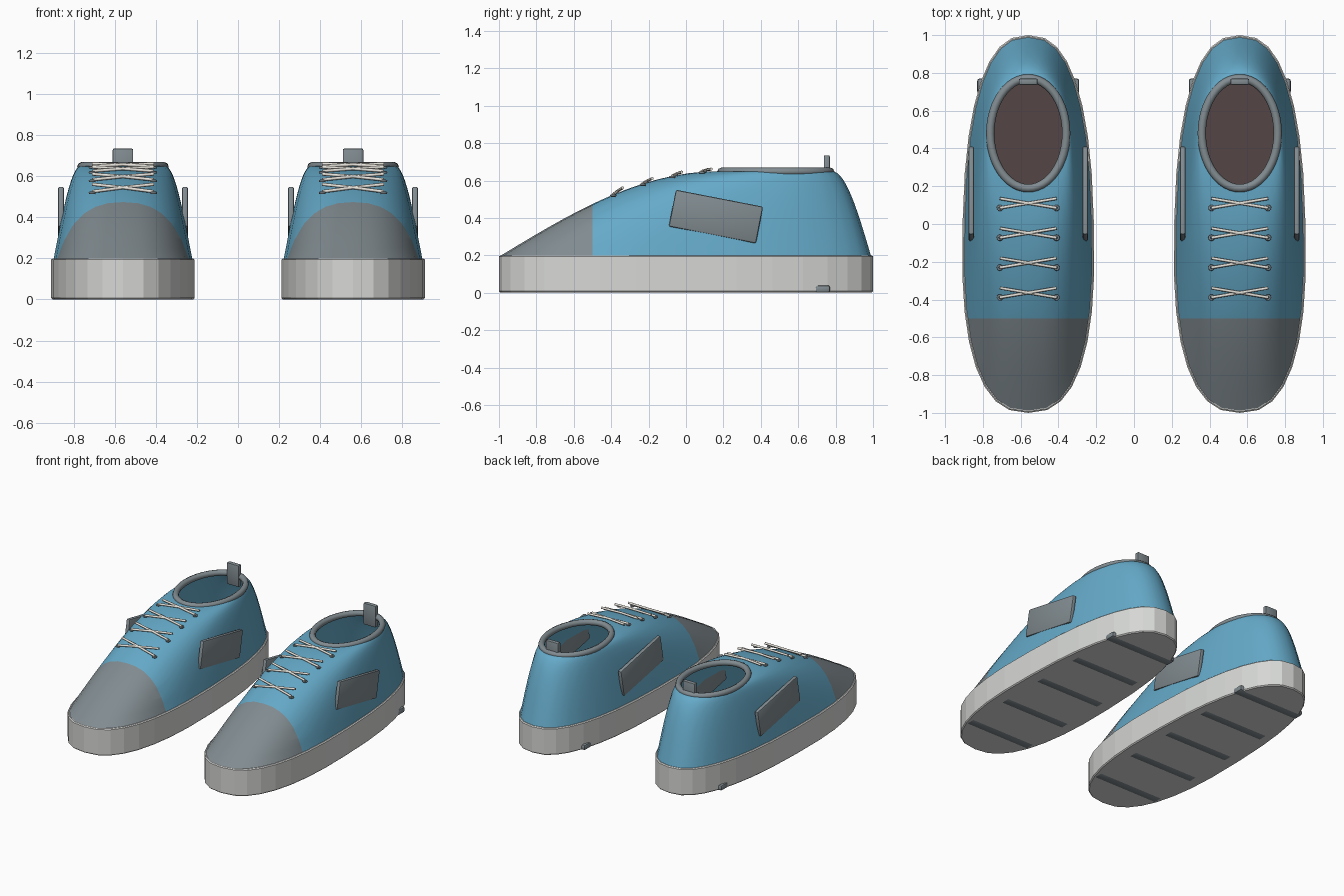
import bpy, bmesh, math
from mathutils import Vector

if "Cube" in bpy.data.objects:
    bpy.data.objects.remove(bpy.data.objects["Cube"])


def material(name, rgb):
    m = bpy.data.materials.new(name)
    m.use_nodes = True
    m.diffuse_color = (*rgb, 1)
    m.node_tree.nodes["Principled BSDF"].inputs["Base Color"].default_value = (*rgb, 1)
    return m


BLUE = material("blue canvas", (0.13, 0.40, 0.58))
GREY = material("slate grey", (0.22, 0.26, 0.28))
WHITE = material("off white rubber", (0.68, 0.69, 0.67))
LACE = material("cream lace", (0.80, 0.77, 0.71))
BROWN = material("dark brown lining", (0.09, 0.06, 0.058))

SIDES = 32
SOLE_TOP, RIM_Z = 0.2, 0.65
RIM_Y, RIM_A, RIM_B = 0.48, 0.205, 0.30


def signed_pow(v, p):
    return math.copysign(abs(v) ** p, v)


def outline(scale_x=1, scale_y=1):
    """Egg-shaped footprint, wider towards the toe."""
    pts = []
    for i in range(SIDES):
        a = math.tau * i / SIDES
        y = signed_pow(math.cos(a), 0.8)
        x = 0.348 * (1 - 0.07 * y) * signed_pow(math.sin(a), 0.8)
        pts.append(Vector((x * scale_x, y * scale_y, 0)))
    return pts


def ellipse(a, b, z, n=SIDES):
    return [Vector((a * math.sin(math.tau * i / n),
                    RIM_Y + b * math.cos(math.tau * i / n), z)) for i in range(n)]


def finish(bm, name, mats, x, smooth=None):
    bmesh.ops.recalc_face_normals(bm, faces=bm.faces)
    mesh = bpy.data.meshes.new(name)
    bm.to_mesh(mesh)
    bm.free()
    for m in mats:
        mesh.materials.append(m)
    ob = bpy.data.objects.new(name, mesh)
    ob.location.x = x
    bpy.context.collection.objects.link(ob)
    if smooth:
        select(ob)
        bpy.ops.object.shade_smooth_by_angle(angle=math.radians(smooth))
    return ob


def select(ob):
    bpy.ops.object.select_all(action='DESELECT')
    ob.select_set(True)
    bpy.context.view_layer.objects.active = ob


def loft(rings, cap_start=False, cap_end=False):
    bm = bmesh.new()
    loops = [[bm.verts.new(p) for p in ring] for ring in rings]
    for lo, hi in zip(loops, loops[1:]):
        for i in range(len(lo)):
            j = (i + 1) % len(lo)
            bm.faces.new((lo[i], lo[j], hi[j], hi[i]))
    if cap_start:
        bm.faces.new(loops[0])
    if cap_end:
        bm.faces.new(loops[-1])
    return bm


def box(name, mat, x, centre, size, bevel, tilt=0):
    bm = bmesh.new()
    bmesh.ops.create_cube(bm, size=1)
    for v in bm.verts:
        v.co = Vector(a * b for a, b in zip(v.co, size))
    bmesh.ops.bevel(bm, geom=bm.edges[:], offset=bevel, segments=2,
                    profile=0.5, affect='EDGES')
    ob = finish(bm, name, [mat], x + centre[0], 40)
    ob.location.yz = centre[1:]
    ob.rotation_euler.x = tilt


def tube(name, mat, x, paths, radius, cyclic=False):
    curve = bpy.data.curves.new(name, 'CURVE')
    curve.dimensions = '3D'
    curve.bevel_depth = radius
    curve.bevel_resolution = 2
    curve.use_fill_caps = True
    for pts in paths:
        s = curve.splines.new('POLY')
        s.points.add(len(pts) - 1)
        for p, co in zip(s.points, pts):
            p.co = (*co, 1)
        s.use_cyclic_u = cyclic
    curve.materials.append(mat)
    ob = bpy.data.objects.new(name, curve)
    ob.location.x = x
    bpy.context.collection.objects.link(ob)
    select(ob)
    bpy.ops.object.convert(target='MESH')
    bpy.ops.object.shade_smooth_by_angle(angle=math.radians(50))


def at_height(pts, z):
    return [Vector((p.x, p.y, z)) for p in pts]


def upper_z(t):
    return SOLE_TOP + (RIM_Z - SOLE_TOP) * math.sin(t * math.pi / 2)


def build_shoe(x, side):
    # Sole with slightly eased edges
    full, eased = outline(), outline(0.98, 0.993)
    bm = loft([at_height(eased, 0.001), at_height(full, 0.008),
               at_height(full, SOLE_TOP - 0.006), at_height(eased, SOLE_TOP)], True, True)
    finish(bm, side + " sole", [WHITE], x)

    # Tread bars across the underside
    for i in range(5):
        box(f"{side} tread bar {i + 1}", GREY, x, (0, 0.73 - 0.365 * i, 0.02),
            (0.54, 0.08, 0.04), 0.012)

    # Upper: footprint blended into the ankle opening, toe cap split off in grey
    base, rim = outline(0.965, 0.988), ellipse(RIM_A, RIM_B, 0)
    rings = []
    for k in range(15):
        t = k / 14
        rings.append(at_height([a.lerp(b, t) for a, b in zip(base, rim)], upper_z(t)))
    bm = loft(rings)
    bmesh.ops.bisect_plane(bm, geom=bm.verts[:] + bm.edges[:] + bm.faces[:],
                           plane_co=(0, -0.5, 0), plane_no=(0, 1, 0))
    for f in bm.faces:
        f.material_index = int(f.calc_center_median().y < -0.5)
    finish(bm, side + " upper", [BLUE, GREY], x, 60)

    # Footbed, padded collar and heel pull tab
    bm = loft([at_height(outline(0.9, 0.94), z) for z in (SOLE_TOP, SOLE_TOP + 0.008)], True, True)
    finish(bm, side + " footbed", [BROWN], x)
    tube(side + " collar", GREY, x, [ellipse(0.201, 0.291, RIM_Z - 0.003, 48)], 0.022, True)
    box(side + " pull tab", GREY, x, (0, 0.753, 0.655), (0.1, 0.033, 0.16), 0.008)

    # Tilted side patches
    for s, label in ((-1, "right"), (1, "left")):
        box(f"{side} {label} patch", GREY, x, (s * 0.302, 0.16, 0.407),
            (0.03, 0.475, 0.2), 0.01, math.radians(-11))

    # Crossed laces with an eyelet under each lower end
    strands, eyelets = [], []
    for row, z in enumerate((0.655, 0.635, 0.597, 0.543)):
        y = 0.085 - 0.158 * row
        rise = 0.006 + 0.004 * row
        for s in (-1, 1):
            strands.append([(s * 0.15, y, z - rise), (0, y + 0.025, z + 0.002),
                            (-s * 0.15, y + 0.05, z + rise)])
            eyelets.append([(s * 0.15 + 0.011 * math.cos(a), y + 0.011 * math.sin(a), z - rise - 0.006)
                            for a in (math.tau * i / 12 for i in range(12))])
    tube(side + " laces", LACE, x, strands, 0.008)
    tube(side + " eyelets", GREY, x, eyelets, 0.006, True)


build_shoe(-0.56, "right")
build_shoe(0.56, "left")
